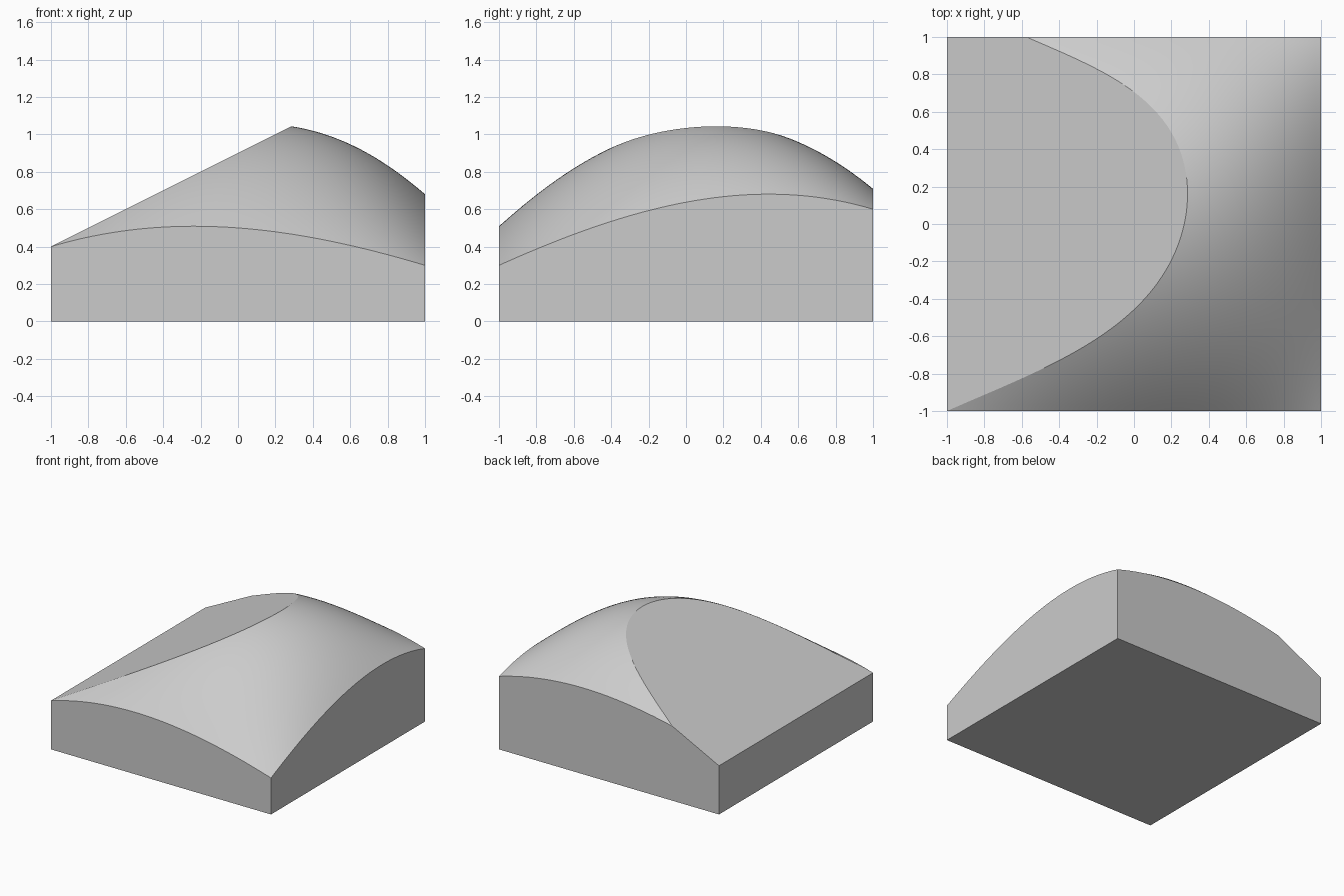
import bpy, bmesh
from math import comb
from mathutils import Vector

default = bpy.data.objects.get("Cube")
if default:
    bpy.data.objects.remove(default, do_unlink=True)

# Control heights of the domed top, rows from front to back, left to right in x
HEIGHTS = [
    [0.4, 0.6, 0.5, 0.3],
    [0.7, 1.2, 1.4, 0.6],
    [0.8, 1.2, 1.6, 0.8],
    [0.5, 0.7, 0.8, 0.6],
]
STEPS = 64


def weights(t):
    return [comb(3, i) * t**i * (1 - t)**(3 - i) for i in range(4)]


def dome_height(x, y):
    wx, wy = weights((x + 1) / 2), weights((y + 1) / 2)
    return sum(wy[j] * wx[i] * HEIGHTS[j][i] for j in range(4) for i in range(4))


# Domed top: a grid raised to the patch height
bm = bmesh.new()
bmesh.ops.create_grid(bm, x_segments=STEPS, y_segments=STEPS, size=1)
for v in bm.verts:
    v.co.z = dome_height(v.co.x, v.co.y)
for f in bm.faces:
    f.smooth = True

# Straight walls down to the ground, and the base
rim = [e for e in bm.edges if e.is_boundary]
walls = bmesh.ops.extrude_edge_only(bm, edges=rim)["geom"]
for item in walls:
    if isinstance(item, bmesh.types.BMVert):
        item.co.z = 0
    elif isinstance(item, bmesh.types.BMFace):
        item.smooth = False
bmesh.ops.contextual_create(bm, geom=[e for e in bm.edges if e.is_boundary])

# Sloping flat cut rising from the left edge
bmesh.ops.bisect_plane(
    bm, geom=bm.verts[:] + bm.edges[:] + bm.faces[:], dist=1e-5,
    plane_co=Vector((-1, 0, 0.4)), plane_no=Vector((-0.5, 0, 1)).normalized(),
    clear_outer=True)
open_edges = [e for e in bm.edges if e.is_boundary]
cut = bmesh.ops.contextual_create(bm, geom=open_edges)["faces"]
for f in cut:
    f.smooth = False

# Crisp edges wherever a flat face meets another face
bmesh.ops.recalc_face_normals(bm, faces=bm.faces[:])
for e in bm.edges:
    e.smooth = all(f.smooth for f in e.link_faces)

mesh = bpy.data.meshes.new("domed_block")
bm.to_mesh(mesh)
bm.free()
block = bpy.data.objects.new("domed_block", mesh)
bpy.context.collection.objects.link(block)

# Plain grey material
grey = bpy.data.materials.new("light_grey")
grey.use_nodes = True
color = (0.6, 0.6, 0.6, 1)
grey.diffuse_color = color
grey.node_tree.nodes["Principled BSDF"].inputs["Base Color"].default_value = color
mesh.materials.append(grey)
